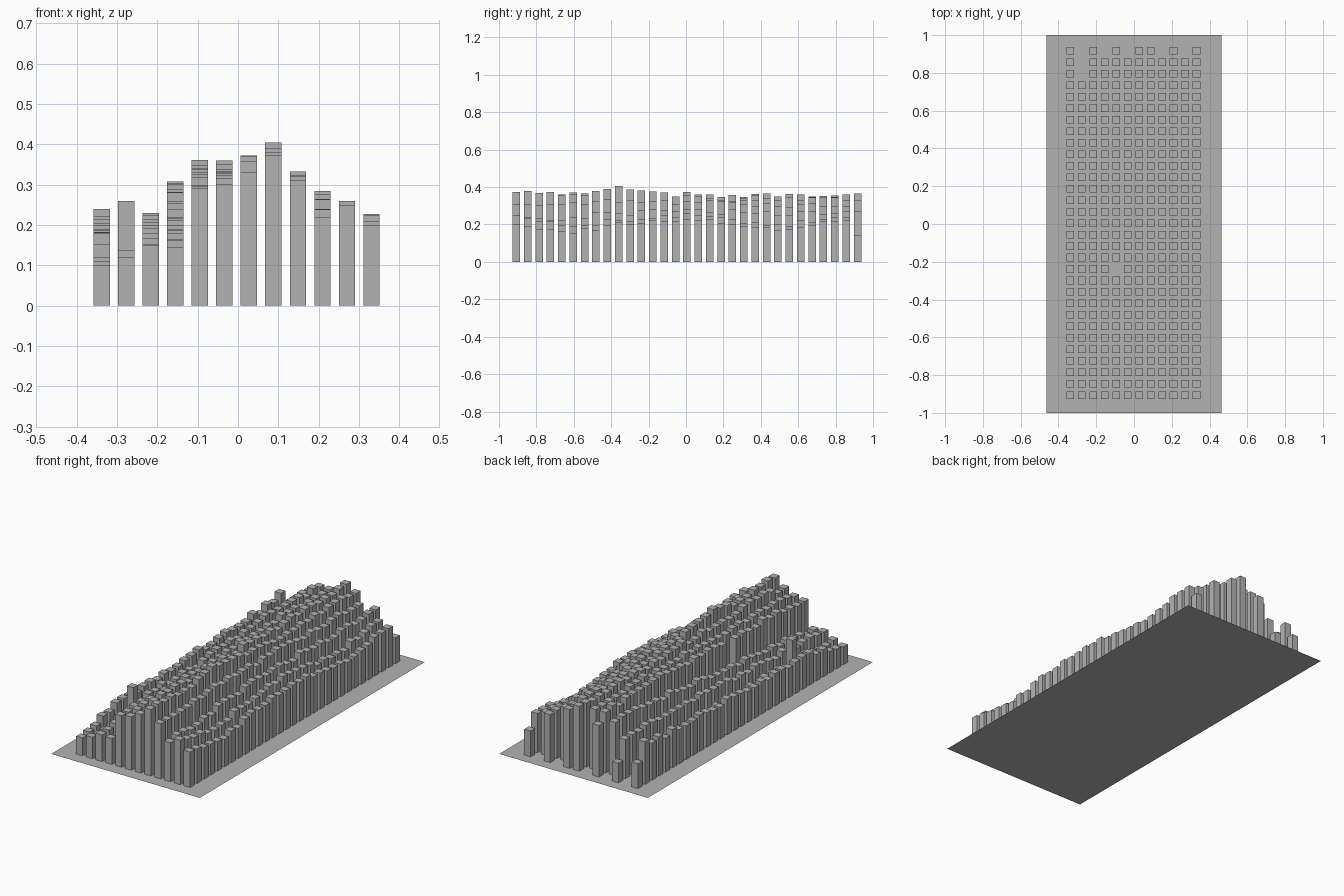
import bpy
import bmesh
import random
from mathutils import Matrix

random.seed(7)

default_cube = bpy.data.objects.get("Cube")
if default_cube:
    bpy.data.objects.remove(default_cube, do_unlink=True)

# Layout of the bar field
COLUMNS, ROWS = 12, 31
PITCH = 0.0608
BAR = 0.04
FIRST_X, FIRST_Y = -0.338, -0.907

# Cross profiles of bar heights, in hundredths, keyed by row
PROFILES = {
    0: (10, 12, 15, 14.5, 29, 30, 33, 37.4, 31, 22, 25, 20),
    5: (18, 13, 16, 17, 31, 33, 37, 36, 32, 24, 19, 15.5),
    9: (18, 14, 18, 20, 32, 33, 35, 38, 32, 26, 22, 21),
    16: (19, 14, 20, 24, 34, 35, 36, 35, 32, 28, 25, 22),
    23: (19, 14, 21, 28, 35, 35, 35, 33, 30, 25, 20, 17),
    29: (22, 14, 22, 30, 34, 34, 36, 33, 30, 27, 24, 22),
    30: (14, 14, 11, 28, 29, 33, 36.5, 33, 28, 27, 20, 14.5),
}
# Tallest bar of each column
LIMITS = (24, 26, 25, 32.5, 36.5, 36, 38.5, 40.5, 34.5, 31, 27, 24.5)
# Single bars that stand out, and empty places
SPIKES = {(1, 6): 26, (7, 9): 40.5, (0, 29): 24}
GAPS = {(1, 30), (3, 30), (5, 30), (8, 30), (10, 30), (1, 29), (1, 28), (4, 11)}


def bar_height(col, row):
    """Blend the two nearest profiles and add a little variation."""
    if (col, row) in SPIKES:
        return SPIKES[col, row] / 100
    before = max(k for k in PROFILES if k <= row)
    after = min(k for k in PROFILES if k >= row)
    t = (row - before) / max(after - before, 1)
    height = PROFILES[before][col] * (1 - t) + PROFILES[after][col] * t
    if before != after:
        height += random.uniform(-1.6, 1.6)
    return min(height, LIMITS[col]) / 100


def finish(bm, name, material):
    mesh = bpy.data.meshes.new(name)
    bm.to_mesh(mesh)
    bm.free()
    mesh.materials.append(material)
    obj = bpy.data.objects.new(name, mesh)
    bpy.context.collection.objects.link(obj)
    return obj


# One plain grey for everything
grey = bpy.data.materials.new("plain_grey")
grey.use_nodes = True
colour = (0.45, 0.45, 0.45, 1)
grey.diffuse_color = colour
grey.node_tree.nodes["Principled BSDF"].inputs["Base Color"].default_value = colour

# Flat base sheet
bm = bmesh.new()
bmesh.ops.create_grid(bm, x_segments=1, y_segments=1, size=1,
                      matrix=Matrix.Diagonal((0.4625, 1, 1, 1)))
finish(bm, "base_sheet", grey)

# Rows of square bars, one object per column
for col in range(COLUMNS):
    bm = bmesh.new()
    for row in range(ROWS):
        if (col, row) in GAPS:
            continue
        h = bar_height(col, row)
        place = Matrix.Translation((FIRST_X + col * PITCH, FIRST_Y + row * PITCH, h / 2))
        bmesh.ops.create_cube(bm, size=1, matrix=place @ Matrix.Diagonal((BAR, BAR, h, 1)))
    # Open undersides, closed off by the base sheet
    bm.normal_update()
    hidden = [f for f in bm.faces if f.normal.z < -0.5]
    bmesh.ops.delete(bm, geom=hidden, context="FACES_ONLY")
    finish(bm, f"bar_column_{col + 1}", grey)
